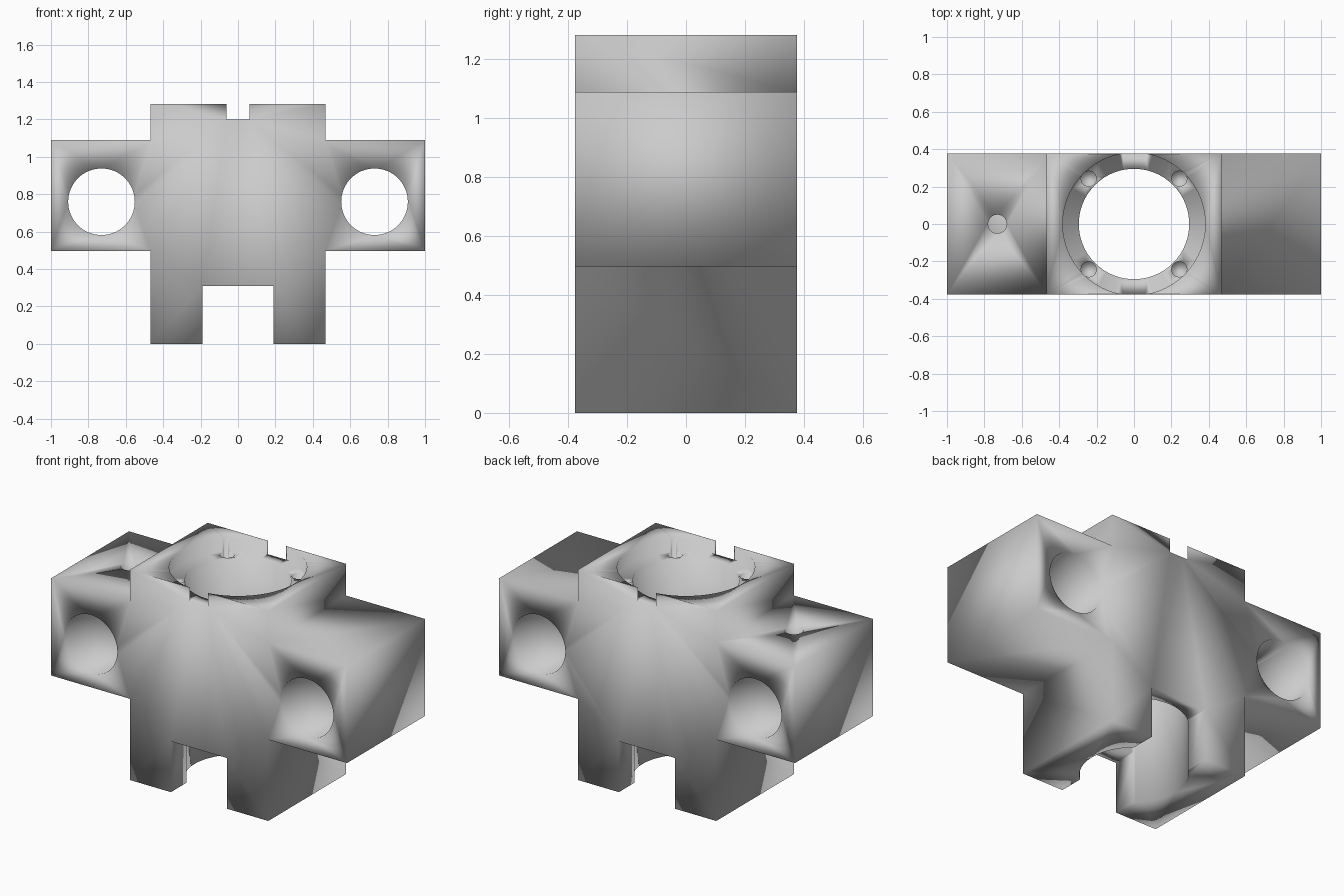
import bpy, bmesh, math

if "Cube" in bpy.data.objects:
    bpy.data.objects.remove(bpy.data.objects["Cube"])

DEPTH = 0.376  # half thickness along y

grey = bpy.data.materials.new("light_grey")
grey.diffuse_color = (0.6, 0.6, 0.6, 1)
grey.use_nodes = True
grey.node_tree.nodes["Principled BSDF"].inputs["Base Color"].default_value = grey.diffuse_color

# Block: mirrored outline with arms, neck and two legs, extruded along y
half = [(0.19, 0.31), (0.19, 0), (0.468, 0), (0.468, 0.496),
        (1, 0.496), (1, 1.089), (0.468, 1.089), (0.468, 1.283)]
outline = half + [(-x, z) for x, z in reversed(half)]
bm = bmesh.new()
face = bm.faces.new([bm.verts.new((x, -DEPTH, z)) for x, z in outline])
ext = bmesh.ops.extrude_face_region(bm, geom=[face])
verts = [v for v in ext["geom"] if isinstance(v, bmesh.types.BMVert)]
bmesh.ops.translate(bm, verts=verts, vec=(0, 2 * DEPTH, 0))
bmesh.ops.recalc_face_normals(bm, faces=bm.faces[:])
mesh = bpy.data.meshes.new("carriage_block")
bm.to_mesh(mesh)
bm.free()
block = bpy.data.objects.new("carriage_block", mesh)
bpy.context.collection.objects.link(block)
mesh.materials.append(grey)


def drill(name, radius, length, centre, along_y=False, sides=64):
    """Cut a round hole through the block."""
    rot = (math.pi / 2, 0, 0) if along_y else (0, 0, 0)
    bpy.ops.mesh.primitive_cylinder_add(vertices=sides, radius=radius, depth=length,
                                        location=centre, rotation=rot)
    cutter = bpy.context.object
    cutter.name = name
    cutter.hide_render = True
    cutter.data.materials.append(grey)
    mod = block.modifiers.new(name, 'BOOLEAN')
    mod.operation = 'DIFFERENCE'
    mod.solver = 'EXACT'
    mod.object = cutter
    bpy.context.view_layer.objects.active = block
    bpy.ops.object.modifier_apply(modifier=name)
    bpy.data.objects.remove(cutter, do_unlink=True)


# Central bore and the shallow recess that breaks through front and back
drill("main_bore", 0.295, 3, (0, 0, 0.6), sides=96)
drill("top_recess", 0.381, 0.4, (0, 0, 1.4), sides=96)

# Rod holes through both arms
for side in (-1, 1):
    drill("rod_hole", 0.178, 2, (side * 0.73, 0, 0.76), along_y=True)

# Blind screw holes around the bore
for sx in (-1, 1):
    for sy in (-1, 1):
        drill("screw_hole", 0.041, 0.4, (sx * 0.242, sy * 0.242, 1.1), sides=24)

# Set screw hole from the top of the left arm into its rod hole
drill("set_screw_hole", 0.05, 0.5, (-0.73, 0, 1.04), sides=32)

# Weld, triangulate evenly and shade the whole block smooth
bm = bmesh.new()
bm.from_mesh(block.data)
bmesh.ops.remove_doubles(bm, verts=bm.verts[:], dist=0.0005)
bmesh.ops.triangulate(bm, faces=bm.faces[:], quad_method='BEAUTY', ngon_method='BEAUTY')
flat = [e for e in bm.edges if len(e.link_faces) == 2 and e.calc_face_angle(1) < 0.001]
bmesh.ops.beautify_fill(bm, faces=bm.faces[:], edges=flat, method='ANGLE')
for f in bm.faces:
    f.smooth = True
for e in bm.edges:
    e.smooth = True
bm.to_mesh(block.data)
bm.free()
